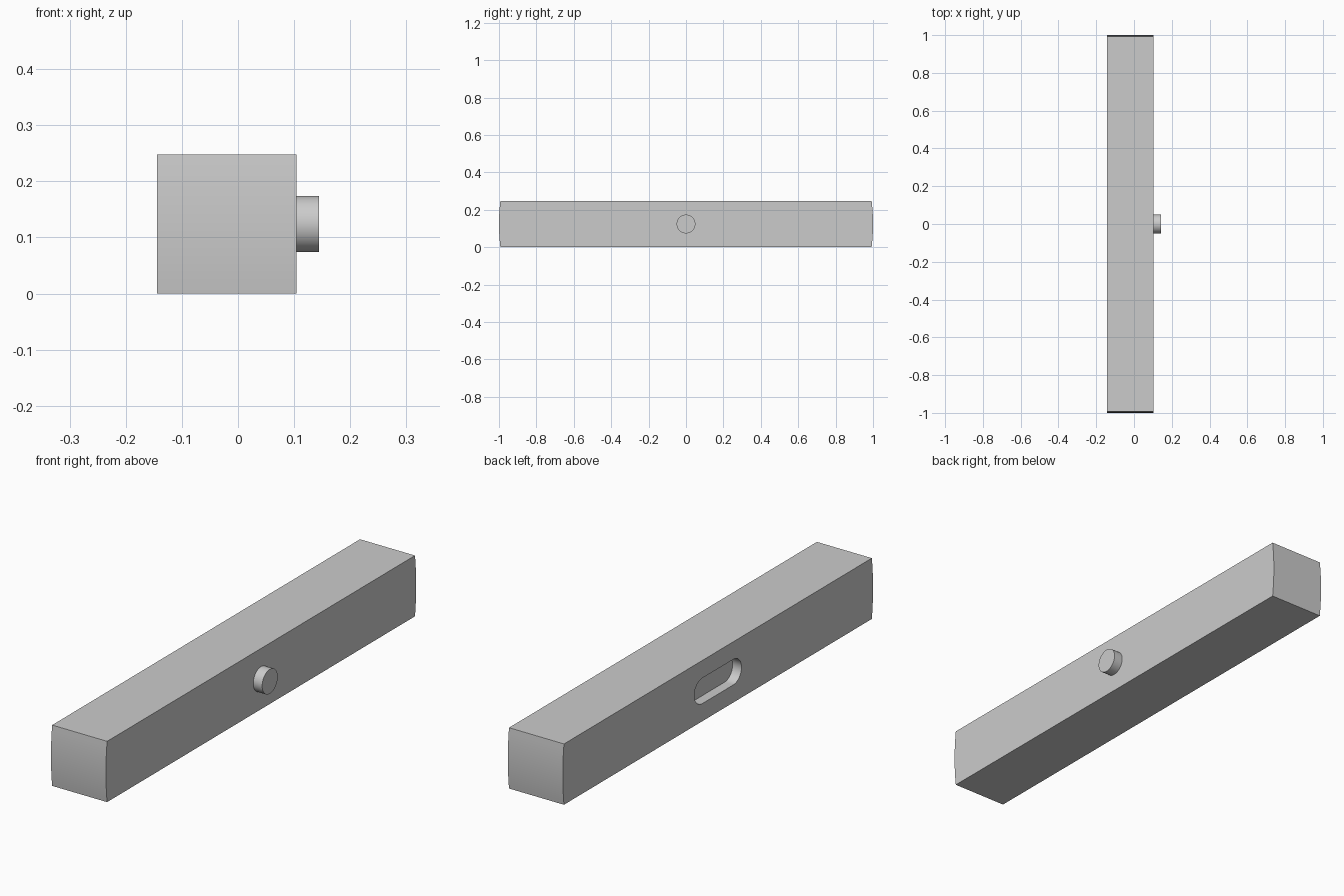
import bpy, bmesh, math
from mathutils import Matrix, Vector

cube = bpy.data.objects.get("Cube")
if cube:
    bpy.data.objects.remove(cube, do_unlink=True)

SIZE, MID = 0.248, 0.124          # square section and its mid height
LEFT, RIGHT = -0.144, 0.104       # side faces of the bar
PEG_R, PEG_L = 0.05, 0.04

grey = bpy.data.materials.new("plain_grey")
grey.use_nodes = True
colour = (0.6, 0.6, 0.6, 1)
grey.diffuse_color = colour
grey.node_tree.nodes["Principled BSDF"].inputs["Base Color"].default_value = colour


def arc(cy, radius, start, end, steps):
    """Points of an arc in the y-z plane."""
    return [(cy + radius * math.cos(a), MID + radius * math.sin(a))
            for a in (start + (end - start) * i / steps for i in range(steps + 1))]


def extrude_x(name, outline, x0, x1):
    """Solid made by sweeping a y-z outline from x0 to x1."""
    bm = bmesh.new()
    face = bm.faces.new([bm.verts.new((x0, y, z)) for y, z in outline])
    ext = bmesh.ops.extrude_face_region(bm, geom=[face], use_keep_orig=True)
    moved = [v for v in ext["geom"] if isinstance(v, bmesh.types.BMVert)]
    bmesh.ops.translate(bm, verts=moved, vec=(x1 - x0, 0, 0))
    bmesh.ops.recalc_face_normals(bm, faces=bm.faces)
    mesh = bpy.data.meshes.new(name)
    bm.to_mesh(mesh)
    bm.free()
    mesh.materials.append(grey)
    obj = bpy.data.objects.new(name, mesh)
    bpy.context.collection.objects.link(obj)
    return obj


def smooth(obj):
    bpy.ops.object.select_all(action="DESELECT")
    obj.select_set(True)
    bpy.context.view_layer.objects.active = obj
    bpy.ops.object.shade_smooth_by_angle(angle=math.radians(30))


# Bar with ends rounded about its centre
tilt = math.asin(SIZE / 2)
bar = extrude_x("bar", arc(0, 1, -tilt, tilt, 12)
                + arc(0, 1, math.pi - tilt, math.pi + tilt, 12), LEFT, RIGHT)

# Rounded slot sunk into the side opposite the peg
q = math.pi / 2
slot = extrude_x("slot_cutter", arc(0.1, 0.052, -q, q, 24)
                 + arc(-0.1, 0.052, q, 3 * q, 24), LEFT - 0.05, LEFT + PEG_L)
cut = bar.modifiers.new("slot", "BOOLEAN")
cut.operation = "DIFFERENCE"
cut.solver = "EXACT"
cut.object = slot
bpy.ops.object.select_all(action="DESELECT")
bpy.context.view_layer.objects.active = bar
bar.select_set(True)
bpy.ops.object.modifier_apply(modifier=cut.name)
bpy.data.objects.remove(slot, do_unlink=True)
smooth(bar)

# Round peg
peg = extrude_x("peg", arc(0, PEG_R, 0, 2 * math.pi, 48)[:-1], RIGHT, RIGHT + PEG_L)
smooth(peg)
